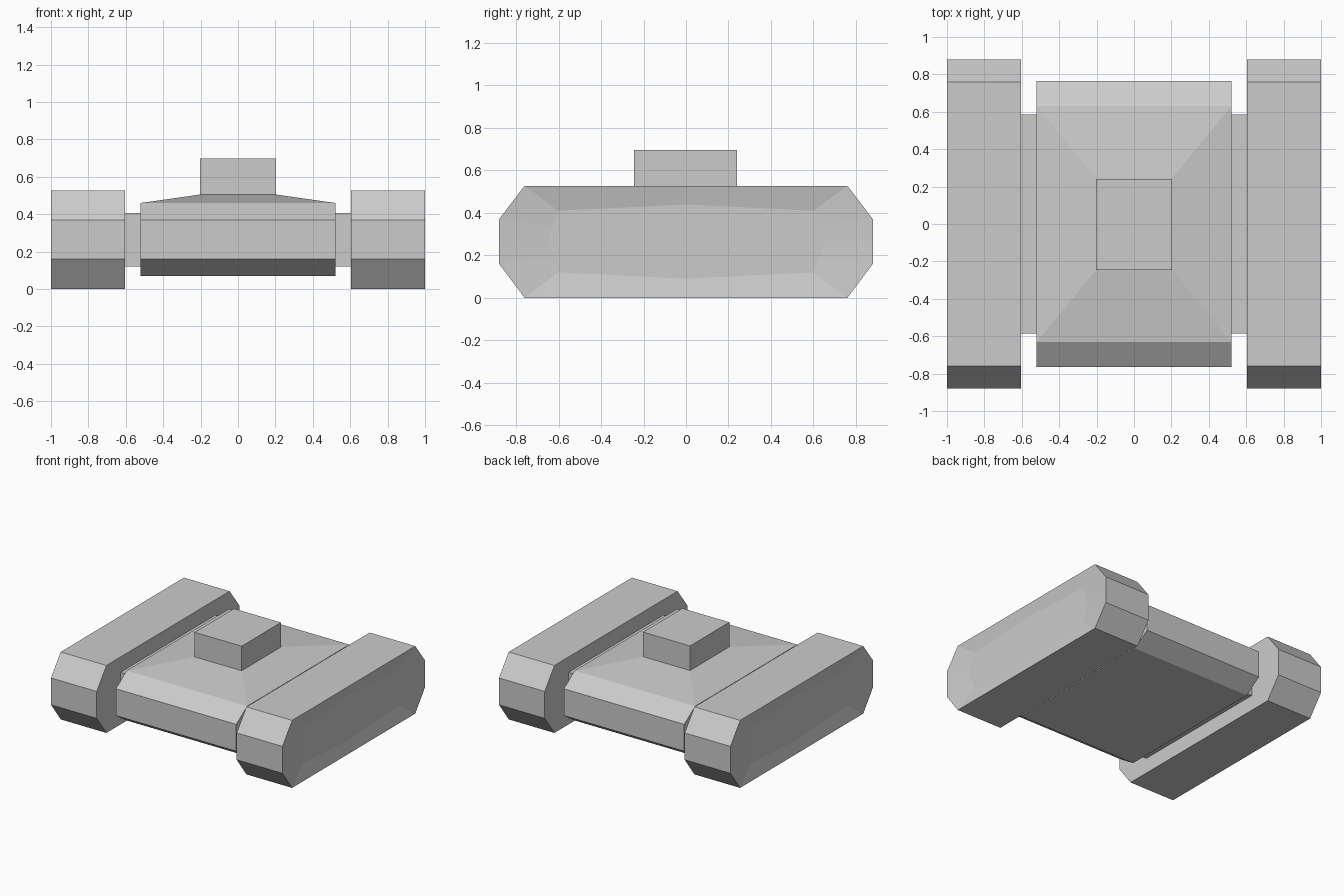
import bpy, bmesh

if "Cube" in bpy.data.objects:
    bpy.data.objects.remove(bpy.data.objects["Cube"])


def make_object(name, bm):
    bmesh.ops.recalc_face_normals(bm, faces=bm.faces[:])
    mesh = bpy.data.meshes.new(name)
    bm.to_mesh(mesh)
    bm.free()
    obj = bpy.data.objects.new(name, mesh)
    bpy.context.collection.objects.link(obj)
    return obj


def loft(name, rings):
    """Join equal-length rings of points and cap both ends."""
    bm = bmesh.new()
    loops = [[bm.verts.new(p) for p in ring] for ring in rings]
    n = len(loops[0])
    for a, b in zip(loops, loops[1:]):
        for i in range(n):
            j = (i + 1) % n
            bm.faces.new((a[i], a[j], b[j], b[i]))
    bm.faces.new(loops[0])
    bm.faces.new(loops[-1])
    return make_object(name, bm)


def box(name, x0, x1, y0, y1, z0, z1):
    rect = [(x0, y0), (x1, y0), (x1, y1), (x0, y1)]
    return loft(name, [[(x, y, z) for x, y in rect] for z in (z0, z1)])


def octagon(y_flat, y_max, z0, z1, z2, z3):
    """Side profile with chamfered ends, plus mid points on all long sides."""
    zm = (z1 + z2) / 2
    return [(-y_flat, z0), (0, z0), (y_flat, z0), (y_max, z1), (y_max, zm),
            (y_max, z2), (y_flat, z3), (0, z3), (-y_flat, z3),
            (-y_max, z2), (-y_max, zm), (-y_max, z1)]


# Tracks: chamfered slabs with a shallow dished outer face
outline = octagon(0.76, 0.88, 0.0, 0.16, 0.37, 0.527)
dish = [(-0.6, 0.12), (0, 0.09), (0.6, 0.12), (0.63, 0.19), (0.65, 0.265),
        (0.63, 0.34), (0.6, 0.41), (0, 0.44), (-0.6, 0.41),
        (-0.63, 0.34), (-0.65, 0.265), (-0.63, 0.19)]
for side, s in (("left", -1), ("right", 1)):
    loft(side + "_track", [
        [(s * 0.605, y, z) for y, z in outline],
        [(s * 1.0, y, z) for y, z in outline],
        [(s * 0.978, y, z) for y, z in dish]])
    # Connector between hull and track
    xs = sorted((s * 0.5, s * 0.61))
    box(side + "_connector", *xs, -0.585, 0.585, 0.12, 0.407)

# Hull: chamfered slab
hull_outline = octagon(0.63, 0.765, 0.07, 0.16, 0.37, 0.46)
loft("hull", [[(x, y, z) for y, z in hull_outline] for x in (-0.52, 0.52)])

# Sloped deck rising to the turret
corners = [(-1, -1), (1, -1), (1, 1), (-1, 1)]
loft("deck", [[(sx * w, sy * d, z) for sx, sy in corners]
              for w, d, z in ((0.52, 0.63, 0.46), (0.203, 0.245, 0.505))])

# Turret block
box("turret", -0.203, 0.203, -0.245, 0.24, 0.48, 0.697)
